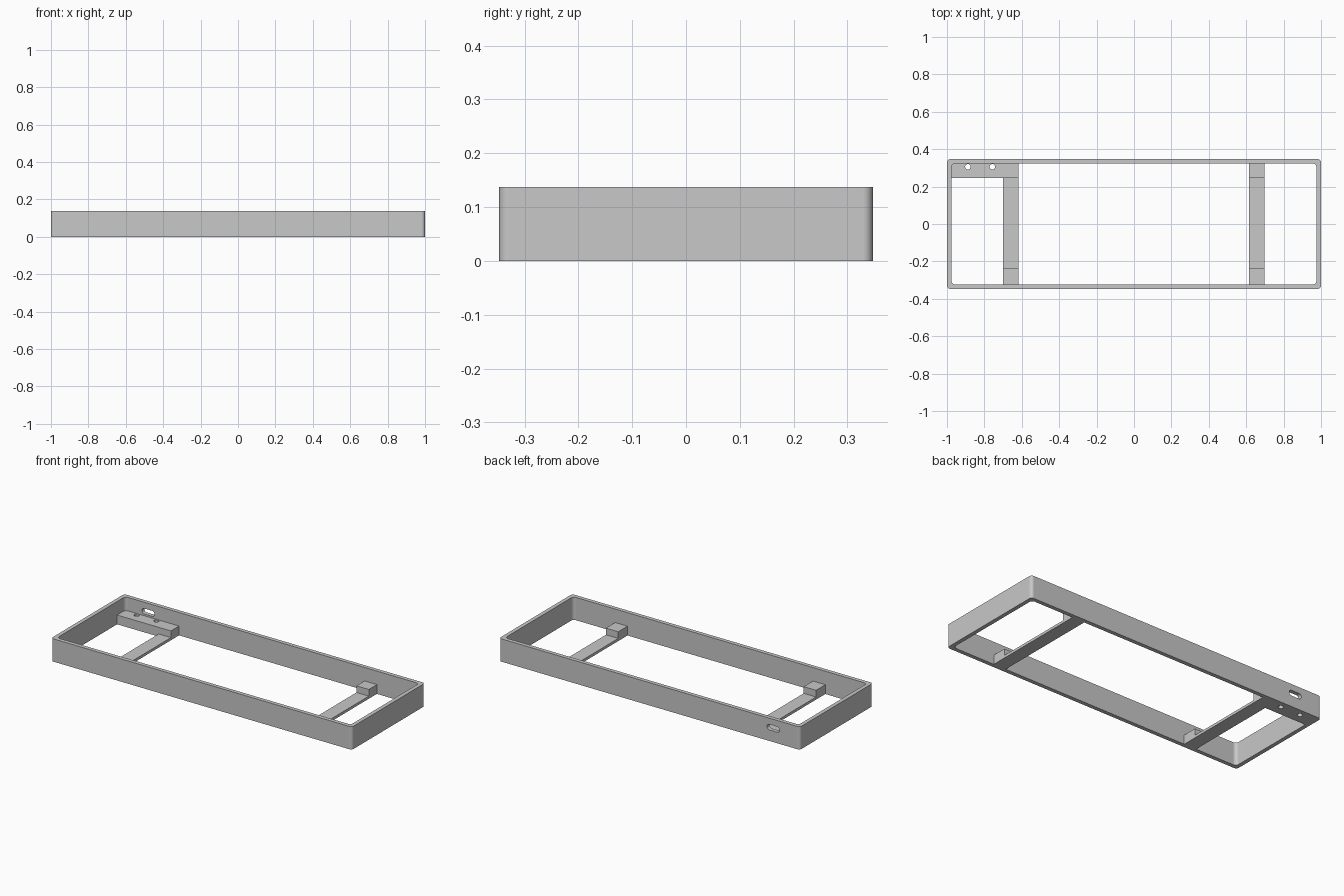
import bpy, bmesh, math
from mathutils import Vector

if "Cube" in bpy.data.objects:
    bpy.data.objects.remove(bpy.data.objects["Cube"], do_unlink=True)

HALF_X, HALF_Y, HEIGHT, WALL = 1.0, 0.347, 0.137, 0.024
IN_X, IN_Y = HALF_X - WALL, HALF_Y - WALL
BEAM_TOP, BLOCK_TOP, BEAM_WIDTH = 0.016, 0.056, 0.082

grey = bpy.data.materials.new("light grey")
grey.use_nodes = True
grey.diffuse_color = (0.58, 0.58, 0.58, 1)
grey.node_tree.nodes["Principled BSDF"].inputs["Base Color"].default_value = grey.diffuse_color


def extrude(name, points, offset):
    """Solid made by sweeping a closed outline of 3D points along offset."""
    bm = bmesh.new()
    face = bm.faces.new([bm.verts.new(p) for p in points])
    swept = bmesh.ops.extrude_face_region(bm, geom=[face])["geom"]
    verts = [g for g in swept if isinstance(g, bmesh.types.BMVert)]
    bmesh.ops.translate(bm, verts=verts, vec=offset)
    bmesh.ops.recalc_face_normals(bm, faces=bm.faces)
    mesh = bpy.data.meshes.new(name)
    bm.to_mesh(mesh)
    bm.free()
    mesh.materials.append(grey)
    obj = bpy.data.objects.new(name, mesh)
    bpy.context.collection.objects.link(obj)
    return obj


def rounded(hx, hy, radius, steps=8):
    """Outline of a rounded rectangle centred on the origin."""
    outline = []
    for quarter, (sx, sy) in enumerate([(1, 1), (-1, 1), (-1, -1), (1, -1)]):
        for i in range(steps + 1):
            a = (quarter + i / steps) * math.pi / 2
            outline.append((sx * (hx - radius) + radius * math.cos(a),
                            sy * (hy - radius) + radius * math.sin(a)))
    return outline


def select_only(obj):
    bpy.ops.object.select_all(action="DESELECT")
    obj.select_set(True)
    bpy.context.view_layer.objects.active = obj


def cut(obj, cutter):
    cutter.hide_render = True
    mod = obj.modifiers.new("cut", "BOOLEAN")
    mod.operation, mod.solver, mod.object = "DIFFERENCE", "EXACT", cutter
    select_only(obj)
    bpy.ops.object.modifier_apply(modifier=mod.name)
    bpy.data.objects.remove(cutter, do_unlink=True)


def smooth(obj):
    """Smooth the rounded corners while the flat walls stay evenly shaded."""
    select_only(obj)
    bpy.ops.object.shade_smooth_by_angle(angle=math.radians(30))
    obj.modifiers.new("flat walls", "WEIGHTED_NORMAL").keep_sharp = True


# Open rectangular frame with rounded corners
frame = extrude("frame", [(x, y, 0) for x, y in rounded(HALF_X, HALF_Y, 0.018)],
                Vector((0, 0, HEIGHT)))
cut(frame, extrude("opening_cutter", [(x, y, -0.1) for x, y in rounded(IN_X, IN_Y, 0.02)],
                   Vector((0, 0, 0.4))))

# Rounded cable slot through the back wall
cut(frame, extrude("slot_cutter",
                   [(x - 0.823, 0.28, z + 0.083) for x, z in rounded(0.042, 0.0165, 0.016)],
                   Vector((0, 0.12, 0))))
smooth(frame)

# Left cross beam, with a raised block at each end
front, back = -0.235, 0.246
beam = [(-IN_Y, 0), (IN_Y, 0), (IN_Y, BLOCK_TOP), (back, BLOCK_TOP), (back, BEAM_TOP),
        (front, BEAM_TOP), (front, BLOCK_TOP), (-IN_Y, BLOCK_TOP)]
extrude("left_cross_beam", [(0.615, y, z) for y, z in beam], Vector((BEAM_WIDTH, 0, 0)))

# Right cross beam, whose back end meets the bracket
beam = [(-IN_Y, 0), (back, 0), (back, BEAM_TOP),
        (front, BEAM_TOP), (front, BLOCK_TOP), (-IN_Y, BLOCK_TOP)]
extrude("right_cross_beam", [(-0.7, y, z) for y, z in beam], Vector((BEAM_WIDTH, 0, 0)))

# Long bracket in the back right corner, with two screw holes
end = -0.7 + BEAM_WIDTH
bracket = extrude("corner_bracket",
                  [(-IN_X, back, 0), (end, back, 0), (end, IN_Y, 0), (-IN_X, IN_Y, 0)],
                  Vector((0, 0, BLOCK_TOP)))
for x in (-0.888, -0.757):
    hole = [(x + px, 0.306 + py, -0.1) for px, py in rounded(0.0145, 0.0145, 0.0144)]
    cut(bracket, extrude("hole_cutter", hole, Vector((0, 0, 0.3))))
smooth(bracket)
